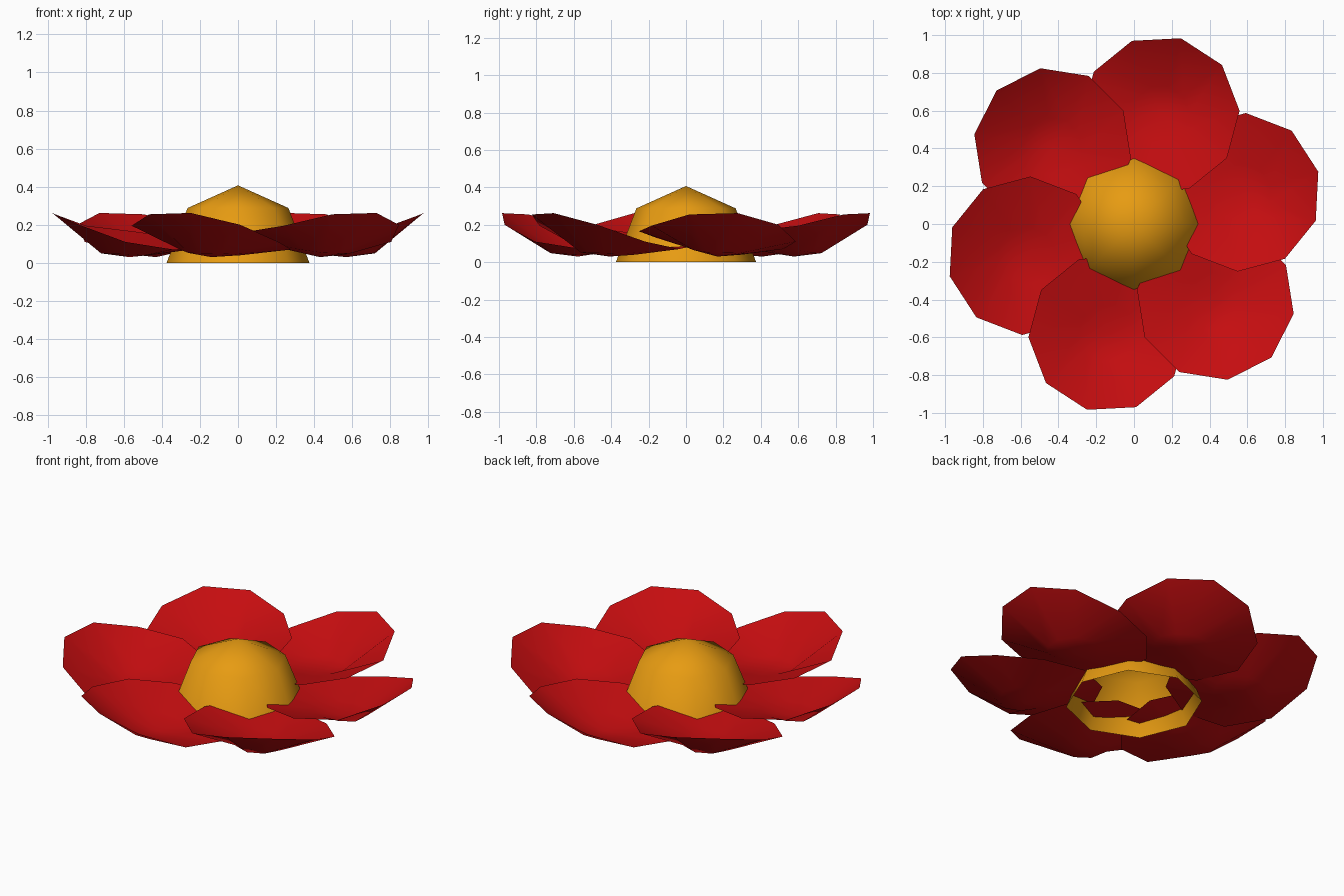
import bpy, bmesh
from math import cos, sin, radians, pi

cube = bpy.data.objects.get("Cube")
if cube:
    bpy.data.objects.remove(cube, do_unlink=True)


def make_material(name, color):
    mat = bpy.data.materials.new(name)
    mat.use_nodes = True
    mat.diffuse_color = color
    bsdf = next(n for n in mat.node_tree.nodes if n.type == 'BSDF_PRINCIPLED')
    bsdf.inputs["Base Color"].default_value = color
    return mat


def make_object(name, bm, mat):
    mesh = bpy.data.meshes.new(name)
    for face in bm.faces:
        face.smooth = True
    bm.to_mesh(mesh)
    bm.free()
    mesh.materials.append(mat)
    obj = bpy.data.objects.new(name, mesh)
    bpy.context.collection.objects.link(obj)
    return obj


red = make_material("petal red", (0.56, 0.004, 0.005, 1))
yellow = make_material("pollen yellow", (0.8, 0.33, 0.006, 1))

# Domed flower centre, open underneath
bm = bmesh.new()
bmesh.ops.create_uvsphere(bm, u_segments=8, v_segments=4, radius=1)
bmesh.ops.delete(bm, geom=[v for v in bm.verts if v.co.z < -0.1], context='VERTS')
bmesh.ops.scale(bm, vec=(0.375, 0.375, 0.407), verts=bm.verts)
make_object("flower_centre", bm, yellow)

# Petal: ten-sided shallow bowl; heights run counter-clockwise from the tip
RIM = (0.262, 0.2, 0.11, 0.07, 0.08, 0.11, 0.13, 0.165, 0.195, 0.255)
INNER = (0.05, 0.048, 0.045, 0.04, 0.045, 0.055, 0.065, 0.075, 0.065, 0.052)
CENTRE = (0.57, 0.168)


def ring(bm, radius, heights):
    verts = []
    for i, z in enumerate(heights):
        a = radians(18 + 36 * i - 3)
        verts.append(bm.verts.new((CENTRE[0] + radius * cos(a),
                                   CENTRE[1] + radius * sin(a), z)))
    return verts


bm = bmesh.new()
rim = ring(bm, 0.42, RIM)
inner = ring(bm, 0.155, INNER)
hub = bm.verts.new((*CENTRE, 0.03))
for i in range(10):
    j = (i + 1) % 10
    bm.faces.new((inner[i], rim[i], rim[j], inner[j]))
    bm.faces.new((hub, inner[i], inner[j]))
petal = make_object("petal_1", bm, red)

# Six overlapping petals around the centre
for k in range(1, 6):
    copy = petal.copy()
    copy.name = f"petal_{k + 1}"
    copy.rotation_euler.z = k * pi / 3
    bpy.context.collection.objects.link(copy)
